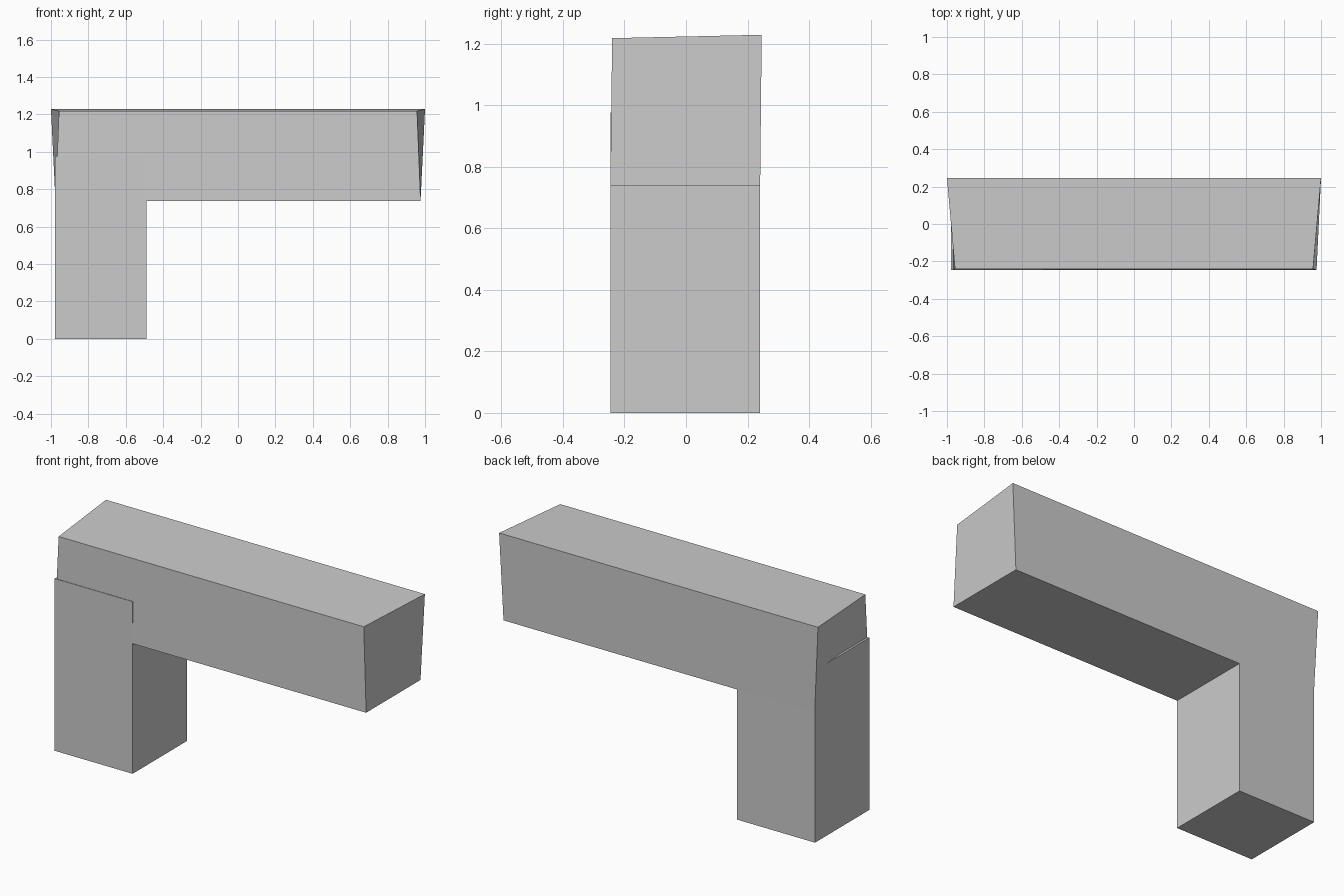
import bpy
import bmesh

if "Cube" in bpy.data.objects:
    bpy.data.objects.remove(bpy.data.objects["Cube"])


def block(name, bottom, top):
    """Six-sided block from two loops of four corners, listed counter-clockwise."""
    bm = bmesh.new()
    lo = [bm.verts.new(c) for c in bottom]
    hi = [bm.verts.new(c) for c in top]
    bm.faces.new(lo[::-1])
    bm.faces.new(hi)
    for i in range(4):
        j = (i + 1) % 4
        bm.faces.new((lo[i], lo[j], hi[j], hi[i]))
    bmesh.ops.recalc_face_normals(bm, faces=bm.faces)
    mesh = bpy.data.meshes.new(name)
    bm.to_mesh(mesh)
    bm.free()
    obj = bpy.data.objects.new(name, mesh)
    bpy.context.collection.objects.link(obj)
    return obj


def ring(x0, x1, y0, y1, z):
    return [(x0, y0, z), (x1, y0, z), (x1, y1, z), (x0, y1, z)]


# Upright leg, running up into the beam
block("leg",
      ring(-0.978, -0.489, -0.246, 0.241, 0.0),
      ring(-0.978, -0.489, -0.246, 0.241, 0.976))

# Horizontal beam: top is pulled wider at the back and narrower at the front
block("beam",
      ring(-0.976, 0.976, -0.246, 0.241, 0.738),
      [(-0.957, -0.240, 1.218), (0.957, -0.240, 1.218),
       (1.0, 0.246, 1.229), (-1.0, 0.246, 1.229)])
